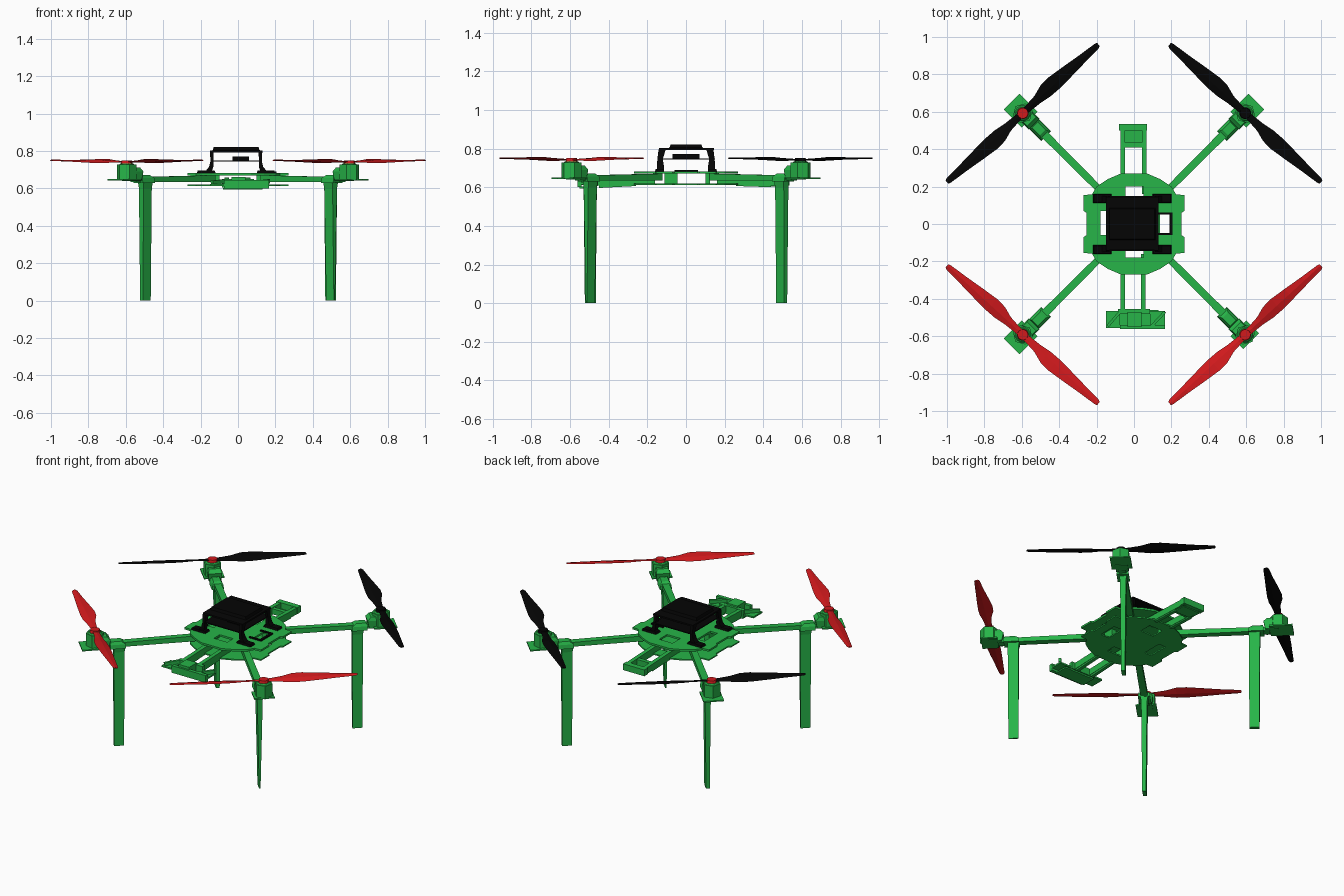
import bpy, bmesh, math
from mathutils import Vector, Matrix

if "Cube" in bpy.data.objects:
    bpy.data.objects.remove(bpy.data.objects["Cube"])


def material(name, rgb):
    m = bpy.data.materials.new(name)
    m.diffuse_color = (*rgb, 1)
    m.use_nodes = True
    m.node_tree.nodes["Principled BSDF"].inputs["Base Color"].default_value = m.diffuse_color
    return m


GREEN = material("green", (0.02, 0.46, 0.065))
RED = material("red", (0.64, 0.01, 0.012))
BLACK = material("black", (0.0015, 0.0015, 0.0015))


def finish(name, bm, mat, matrix=None):
    if matrix:
        bm.transform(matrix)
    bmesh.ops.recalc_face_normals(bm, faces=bm.faces)
    me = bpy.data.meshes.new(name)
    bm.to_mesh(me)
    bm.free()
    ob = bpy.data.objects.new(name, me)
    me.materials.append(mat)
    bpy.context.collection.objects.link(ob)
    return ob


def loft(name, rings, mat, matrix=None):
    """Skin a list of equal-length closed rings and cap both ends."""
    bm = bmesh.new()
    vs = [[bm.verts.new(p) for p in r] for r in rings]
    n = len(vs[0])
    for a, b in zip(vs, vs[1:]):
        for i in range(n):
            bm.faces.new((a[i], a[(i + 1) % n], b[(i + 1) % n], b[i]))
    bm.faces.new(vs[0])
    bm.faces.new(vs[-1])
    return finish(name, bm, mat, matrix)


def rect(x0, x1, y0, y1, z):
    return [(x0, y0, z), (x1, y0, z), (x1, y1, z), (x0, y1, z)]


def box(name, x, y, z, mat, matrix=None):
    return loft(name, [rect(*x, *y, z[0]), rect(*x, *y, z[1])], mat, matrix)


def disc(name, r0, r1, z0, z1, n, mat, matrix):
    ring = lambda r, z: [(r * math.cos(math.tau * i / n), r * math.sin(math.tau * i / n), z)
                         for i in range(n)]
    return loft(name, [ring(r0, z0), ring(r1, z1)], mat, matrix)


def beam(name, a, b, w, h, mat):
    """Rectangular bar between two points."""
    a, b = Vector(a), Vector(b)
    d = (b - a).normalized()
    s = d.cross(Vector((0, 0, 1))).normalized() * w / 2
    u = s.cross(d).normalized() * h / 2
    return loft(name, [[p - s - u, p + s - u, p + s + u, p - s + u] for p in (a, b)], mat)


# Central deck: two slotted plates with the same outline
half = [(0.07, 0.27), (0.14, 0.24), (0.2, 0.2), (0.225, 0.158), (0.27, 0.155), (0.27, 0.07),
        (0.255, 0.06)]
right = half + [(x, -y) for x, y in reversed(half)]
outline = right + [(-x, -y) for x, y in right]
slots = [((-0.18, -0.13), (-0.06, 0.07)), ((0.14, 0.2), (-0.06, 0.06)),
         ((-0.045, 0.05), (0.12, 0.2)), ((-0.045, 0.05), (-0.18, -0.12))]
for label, z0, z1 in (("upper_deck", 0.67, 0.682), ("lower_deck", 0.612, 0.62)):
    deck = loft(label, [[(x, y, z) for x, y in outline] for z in (z0, z1)], GREEN)
    for sx, sy in slots:
        cutter = box("slot_cutter", sx, sy, (0.5, 0.8), GREEN)
        cutter.hide_render = True
        mod = deck.modifiers.new("slot", 'BOOLEAN')
        mod.operation = 'DIFFERENCE'
        mod.solver = 'EXACT'
        mod.object = cutter
        bpy.context.view_layer.objects.active = deck
        bpy.ops.object.modifier_apply(modifier=mod.name)
        bpy.data.objects.remove(cutter)

# Spacers between the plates
for sx in (-1, 1):
    for y0, y1 in ((-0.11, -0.045), (0.1, 0.125)):
        box("deck_spacer", sorted((sx * 0.1, sx * 0.13)), (y0, y1), (0.615, 0.675), GREEN)

# Arms, legs, motors and propellers at the four corners (local +x points outwards)
BLADE = [(0.0, 0.018, 0.018), (0.05, 0.02, 0.02), (0.11, 0.024, 0.026), (0.17, 0.034, 0.045),
         (0.23, 0.036, 0.048), (0.32, 0.032, 0.038), (0.43, 0.025, 0.024), (0.535, 0.019, 0.013),
         (0.547, 0.014, 0.008)]
for sx in (-1, 1):
    for sy in (-1, 1):
        ang = math.atan2(sy, sx)
        rot = Matrix.Rotation(ang, 4, 'Z')
        label = ("rear" if sy > 0 else "front") + ("_right" if sx > 0 else "_left")
        front_right = sx > 0 and sy < 0

        # Tapered arm and clamp
        loft(label + "_arm", [
            [(0.19, -0.018, 0.635), (0.19, 0.018, 0.635), (0.19, 0.018, 0.67), (0.19, -0.018, 0.67)],
            [(0.79, -0.022, 0.635), (0.79, 0.022, 0.635), (0.79, 0.022, 0.66), (0.79, -0.022, 0.66)],
        ], GREEN, rot)
        loft(label + "_clamp", [rect(0.665, 0.755, -0.036, 0.036, 0.63),
                                rect(0.665, 0.755, -0.032, 0.032, 0.655),
                                rect(0.69, 0.75, -0.022, 0.022, 0.672)], GREEN, rot)

        # Blade-like leg, narrowing towards the foot
        t = 0.004 if front_right else 0.011
        loft(label + "_leg", [rect(0.671, 0.729, -t, t, 0.0),
                              rect(0.669, 0.732, -0.017, 0.017, 0.6),
                              rect(0.665, 0.735, -0.024, 0.024, 0.645)], GREEN, rot)

        # Motor mount plate, neck and motor body
        end = 0.885 if front_right else 0.925
        box(label + "_mount_plate", (0.79, end), (-0.06, 0.06), (0.643, 0.651), GREEN, rot)
        loft(label + "_motor_neck", [rect(0.765, 0.84, -0.036, 0.036, 0.64),
                                     rect(0.755, 0.84, -0.04, 0.04, 0.69),
                                     rect(0.775, 0.84, -0.034, 0.034, 0.712)], GREEN, rot)
        hub = Matrix.Translation((sx * 0.595, sy * 0.592, 0)) @ rot
        disc(label + "_motor", 0.054, 0.054, 0.645, 0.728, 6, GREEN, hub)
        disc(label + "_motor_cap", 0.042, 0.036, 0.728, 0.734, 12, GREEN, hub)

        # Twisted propeller, mirrored between neighbouring corners
        colour = BLACK if sy > 0 else RED
        cap = RED if (sx < 0 and sy > 0) else colour
        disc(label + "_prop_hub", 0.032, 0.028, 0.732, 0.75, 12, cap, hub)
        tangent = Matrix.Translation((sx * 0.595, sy * 0.592, 0.742)) @ Matrix.Rotation(
            math.atan2(-sy * 0.735, sx * 0.8), 4, 'Z') @ Matrix.Diagonal((1, sx * sy, 1, 1))
        for k in (0, 1):
            rings = []
            for r, a, b in BLADE:
                s = -0.36 * (1 - r / 0.7) * min(1, r / 0.12)
                lift = 0.008 * r / 0.547
                rings.append([(r, -b, -b * s + lift), (r, 0, lift - 0.004),
                              (r, a, a * s + lift), (r, 0, lift + 0.004)])
            loft(label + "_prop_blade", rings, colour,
                 tangent @ Matrix.Rotation(math.pi * k, 4, 'Z'))

# Rear carrier: ladder frame
for x in (-0.06, 0.055):
    beam("rear_rail", (x, 0.16, 0.638), (x, 0.52, 0.625), 0.025, 0.04, GREEN)
    beam("rear_brace", (x, 0.26, 0.612), (x, 0.44, 0.606), 0.02, 0.012, GREEN)
box("rear_crossbar", (-0.065, 0.06), (0.41, 0.435), (0.61, 0.645), GREEN)
box("rear_end_bar", (-0.08, 0.07), (0.5, 0.535), (0.608, 0.648), GREEN)
box("rear_floor", (-0.06, 0.055), (0.43, 0.51), (0.603, 0.61), GREEN)

# Front carrier: rails and a wide sensor bracket
for x in (-0.06, 0.05):
    beam("front_rail", (x, -0.16, 0.638), (x, -0.47, 0.628), 0.025, 0.04, GREEN)
    beam("front_brace", (x, -0.26, 0.612), (x, -0.45, 0.602), 0.02, 0.012, GREEN)
box("front_crossbar", (-0.085, 0.085), (-0.48, -0.455), (0.605, 0.65), GREEN)
box("front_end_bar", (-0.075, 0.165), (-0.562, -0.54), (0.6, 0.645), GREEN)
box("front_floor", (-0.08, 0.13), (-0.55, -0.46), (0.594, 0.603), GREEN)
box("front_bracket_centre", (-0.035, 0.04), (-0.55, -0.47), (0.61, 0.66), GREEN)
for x, w in ((-0.15, 0.075), (0.085, 0.08)):
    box("front_bracket_side", (x, x + w), (-0.555, -0.465), (0.614, 0.624), GREEN)
    beam("front_bracket_strut", (x + 0.01, -0.545, 0.63), (x + w, -0.47, 0.638), 0.015, 0.022, GREEN)

# Battery tray: cover, middle shelf and four splayed supports
loft("cover", [rect(-0.15, 0.13, -0.14, 0.145, 0.792), rect(-0.15, 0.13, -0.14, 0.145, 0.802),
               rect(-0.135, 0.115, -0.085, 0.085, 0.804),
               rect(-0.13, 0.11, -0.08, 0.08, 0.822)], BLACK)
box("shelf", (-0.14, 0.12), (-0.145, 0.15), (0.743, 0.749), BLACK)
box("shelf_module", (-0.03, 0.06), (-0.07, 0.07), (0.749, 0.771), BLACK)
for sx in (-1, 1):
    for sy in (-1, 1):
        cx = -0.01

        def patch(a, b, c, d, z):
            return rect(*sorted((cx + sx * a, cx + sx * b)), *sorted((sy * c, sy * d)), z)
        loft("tray_post", [patch(0.13, 0.165, 0.115, 0.15, 0.69), patch(0.122, 0.145, 0.115, 0.15, 0.715),
                           patch(0.122, 0.137, 0.12, 0.148, 0.745),
                           patch(0.12, 0.14, 0.105, 0.142, 0.795)], BLACK)
        loft("tray_foot", [patch(0.11, 0.21, 0.113, 0.16, 0.682),
                           patch(0.115, 0.205, 0.117, 0.157, 0.695)], BLACK)

# Side connector frame on the right of the tray
box("connector_rail", (0.19, 0.205), (-0.06, 0.06), (0.682, 0.69), BLACK)
for y in (-0.06, 0.05):
    box("connector_arm", (0.12, 0.205), (y, y + 0.012), (0.682, 0.69), BLACK)
